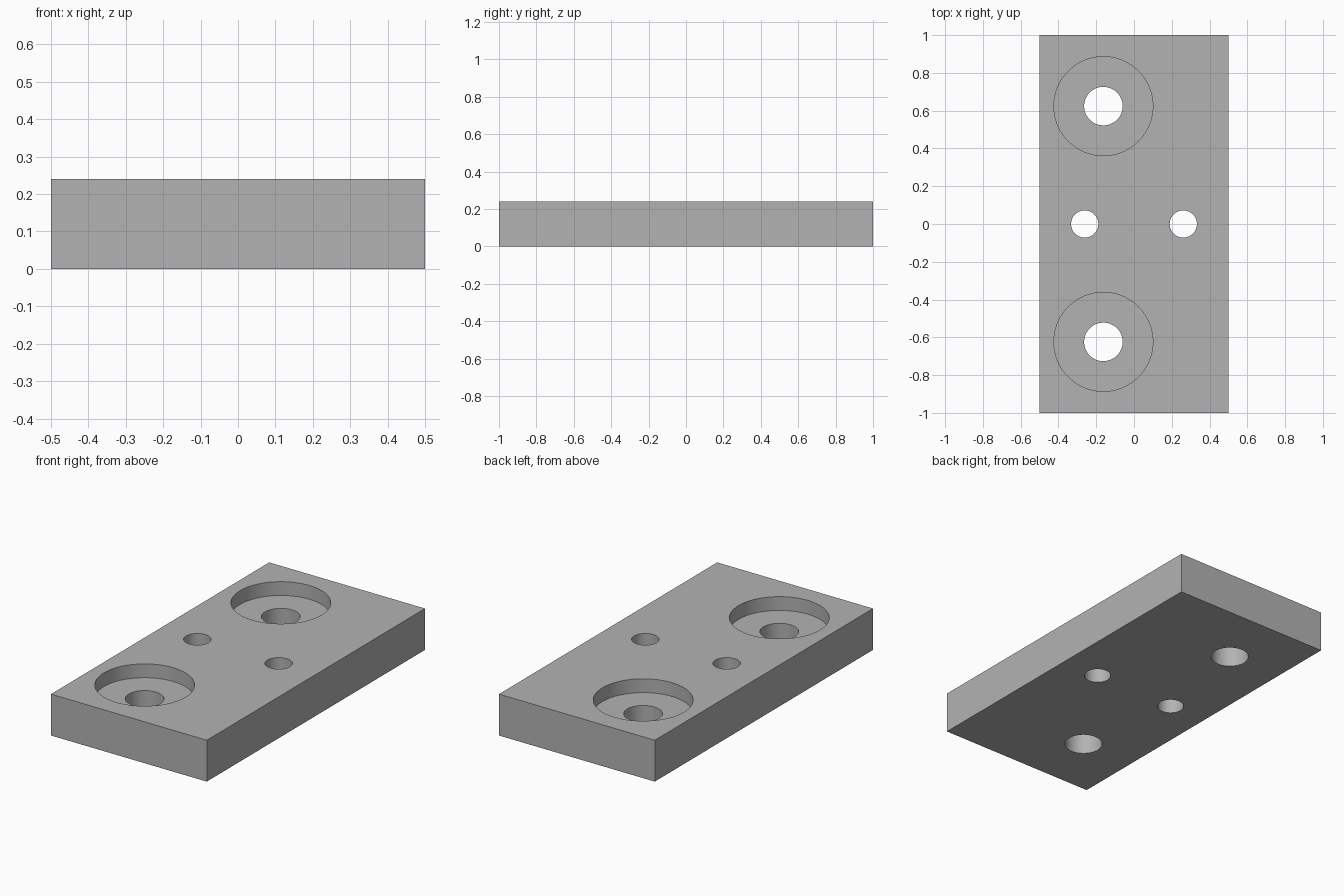
import bpy

HEIGHT = 0.24
BORE_DEPTH = 0.08

cube = bpy.data.objects.get("Cube")
if cube:
    bpy.data.objects.remove(cube, do_unlink=True)

# Single grey finish
grey = bpy.data.materials.new("plain grey")
grey.use_nodes = True
colour = (0.45, 0.45, 0.45, 1)
grey.diffuse_color = colour
grey.node_tree.nodes["Principled BSDF"].inputs["Base Color"].default_value = colour

# Rectangular plate
bpy.ops.mesh.primitive_cube_add(size=1, location=(0, 0, HEIGHT / 2))
plate = bpy.context.object
plate.name = "mounting_plate"
plate.scale = (1, 2, HEIGHT)
bpy.ops.object.transform_apply(location=True, scale=True)
plate.data.materials.append(grey)

cutters = []


def drill(name, x, y, radius, bottom):
    """Cut a round hole from above the plate down to the given height."""
    top = HEIGHT + 0.1
    bpy.ops.mesh.primitive_cylinder_add(
        vertices=96, radius=radius, depth=top - bottom,
        location=(x, y, (top + bottom) / 2))
    cutter = bpy.context.object
    cutter.name = name
    cutter.data.materials.append(grey)
    cutter.hide_render = True
    cutters.append(cutter)
    cut = plate.modifiers.new(name, "BOOLEAN")
    cut.operation = "DIFFERENCE"
    cut.solver = "EXACT"
    cut.object = cutter


# Counterbored bolt holes at both ends, plain pin holes across the middle
for side, end in ((-1, "front"), (1, "back")):
    drill(end + "_counterbore", -0.162, side * 0.624, 0.262, HEIGHT - BORE_DEPTH)
    drill(end + "_bolt_hole", -0.162, side * 0.624, 0.102, -0.1)
for side, hand in ((-1, "right"), (1, "left")):
    drill(hand + "_pin_hole", side * 0.261, 0, 0.072, -0.1)

# Apply the cuts, then drop the cutters
bpy.ops.object.select_all(action="DESELECT")
plate.select_set(True)
bpy.context.view_layer.objects.active = plate
for cut in list(plate.modifiers):
    bpy.ops.object.modifier_apply(modifier=cut.name)
for cutter in cutters:
    bpy.data.objects.remove(cutter, do_unlink=True)
bpy.ops.object.shade_smooth_by_angle(angle=0.5)
